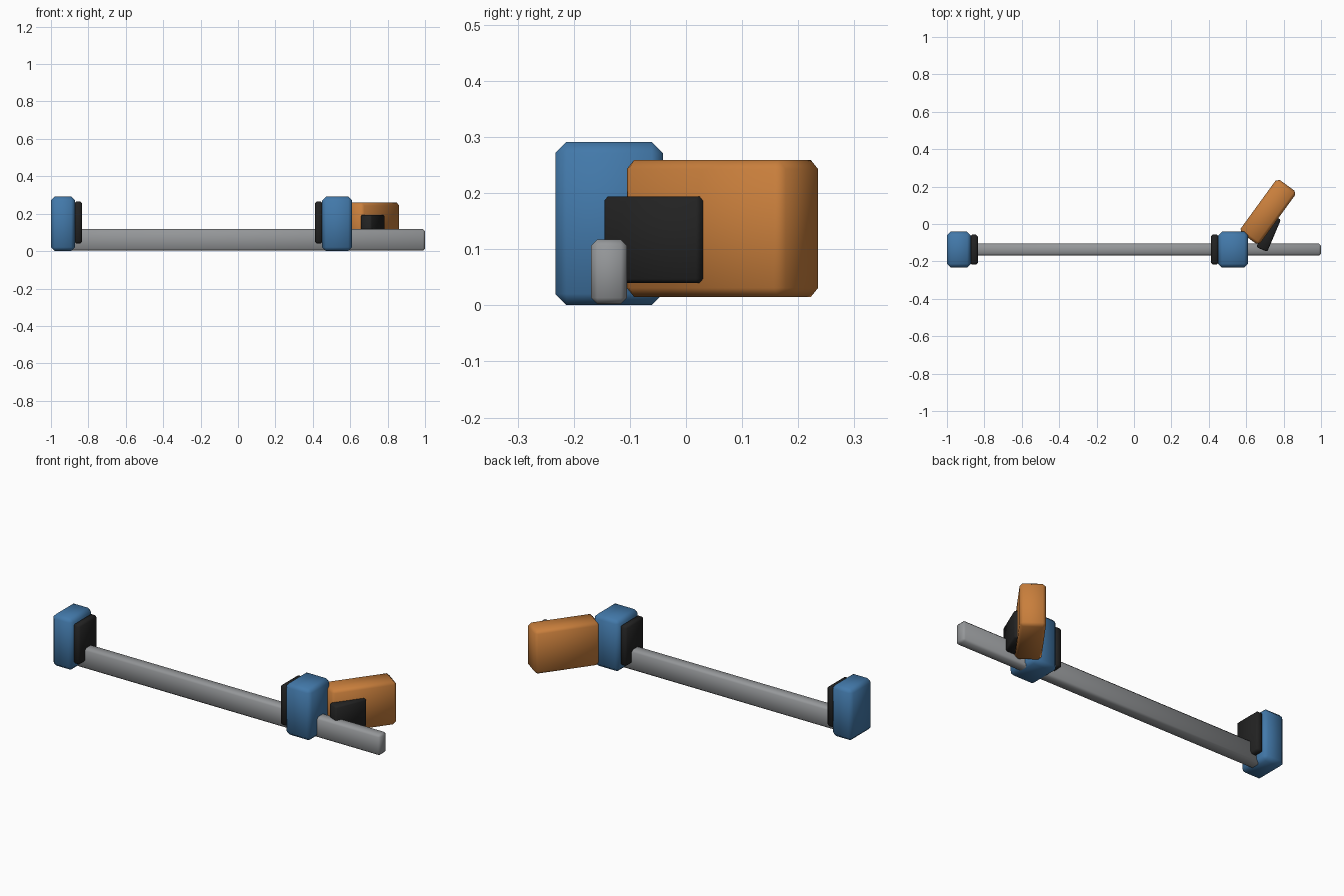
import bpy
import bmesh
from math import radians

cube = bpy.data.objects.get("Cube")
if cube:
    bpy.data.objects.remove(cube, do_unlink=True)


def material(name, rgb):
    m = bpy.data.materials.new(name)
    m.use_nodes = True
    color = (*rgb, 1.0)
    m.diffuse_color = color
    m.node_tree.nodes["Principled BSDF"].inputs["Base Color"].default_value = color
    return m


blue = material("blue paint", (0.055, 0.19, 0.40))
orange = material("orange grip", (0.58, 0.21, 0.045))
steel = material("grey steel", (0.30, 0.31, 0.32))
rubber = material("black rubber", (0.016, 0.016, 0.016))


def block(name, mat, center, size, chamfer, turn=0.0):
    """Chamfered, softly shaded block, turned about the vertical axis."""
    mesh = bpy.data.meshes.new(name)
    bm = bmesh.new()
    bmesh.ops.create_cube(bm, size=1.0)
    bmesh.ops.scale(bm, vec=size, verts=bm.verts)
    bmesh.ops.bevel(bm, geom=bm.edges[:], offset=chamfer, segments=1,
                    affect='EDGES', profile=0.5)
    for f in bm.faces:
        f.smooth = True
    bm.to_mesh(mesh)
    bm.free()
    mesh.materials.append(mat)
    obj = bpy.data.objects.new(name, mesh)
    obj.location = center
    obj.rotation_euler.z = radians(turn)
    bpy.context.collection.objects.link(obj)
    return obj


BAR_Y = -0.137

# Long bar running through both jaws
block("bar", steel, (0.05, BAR_Y, 0.06), (1.9, 0.064, 0.115), 0.011)

# Jaws, each with a pad on its inner face
for name, jaw_x, width, pad_x in (("fixed", -0.936, 0.128, -0.855),
                                  ("sliding", 0.53, 0.16, 0.432)):
    block(name + "_jaw", blue, (jaw_x, BAR_Y, 0.146), (width, 0.192, 0.291), 0.02)
    block(name + "_pad", rubber, (pad_x, BAR_Y, 0.153), (0.042, 0.16, 0.224), 0.01)

# Swung-out handle and its trigger
block("handle", orange, (0.716, 0.065, 0.137), (0.35, 0.13, 0.244), 0.016, 54)
block("trigger", rubber, (0.72, -0.05, 0.117), (0.187, 0.063, 0.154), 0.007, 67)
